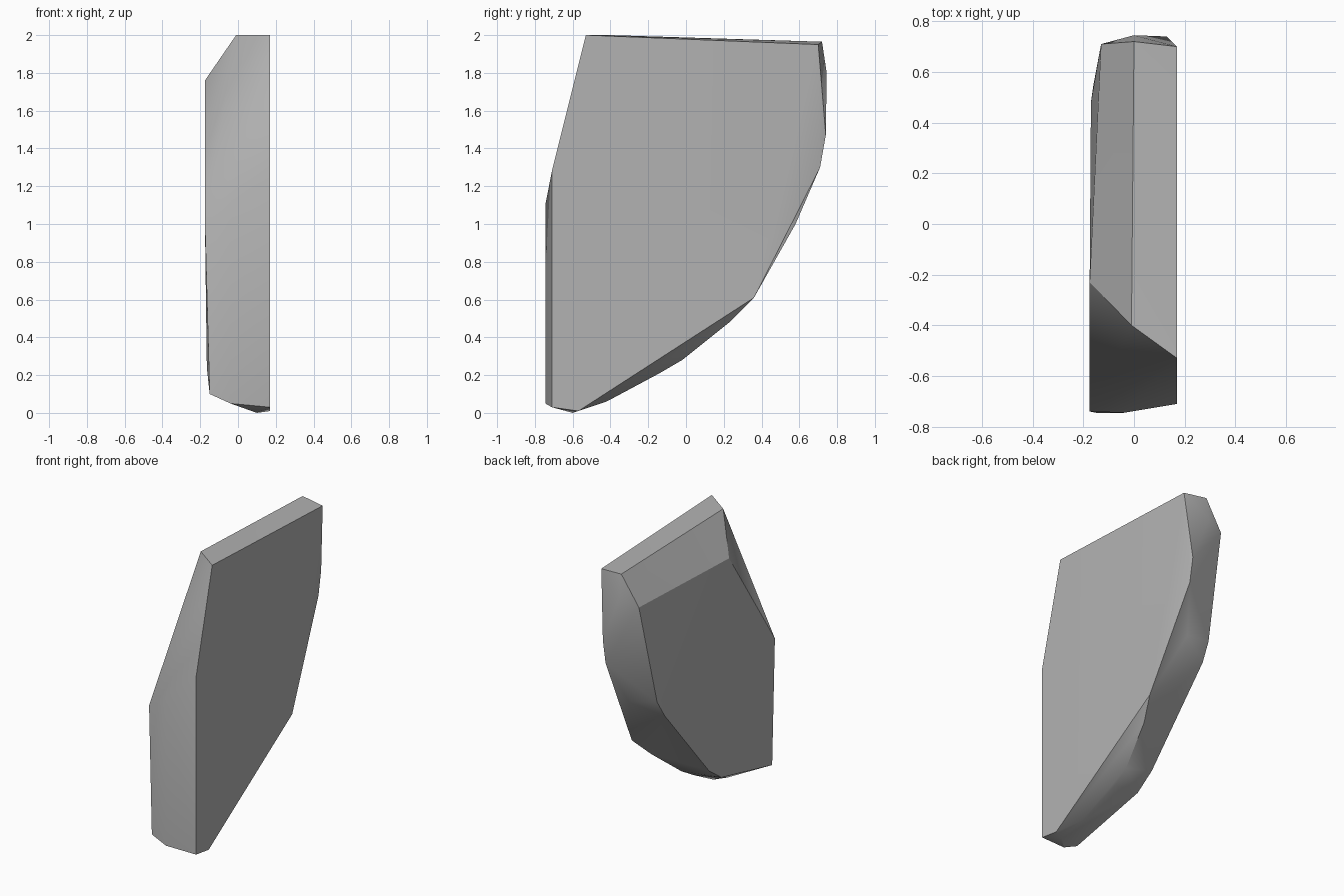
import bpy
import bmesh
import math

# Remove the default cube only
default_cube = bpy.data.objects.get("Cube")
if default_cube:
    bpy.data.objects.remove(default_cube, do_unlink=True)


def make_material(name, colour):
    material = bpy.data.materials.new(name)
    material.use_nodes = True
    material.diffuse_color = colour
    shader = next(n for n in material.node_tree.nodes if n.type == "BSDF_PRINCIPLED")
    shader.inputs["Base Color"].default_value = colour
    return material


def hull_object(name, outlines, material, smooth_angle):
    """Wrap a tight faceted skin around several corner outlines."""
    mesh = bpy.data.meshes.new(name)
    bm = bmesh.new()
    for outline in outlines:
        for corner in outline:
            bm.verts.new(corner)
    result = bmesh.ops.convex_hull(bm, input=bm.verts[:])
    inner = {v for v in result["geom_interior"] if isinstance(v, bmesh.types.BMVert)}
    loose = [v for v in bm.verts if v in inner or not v.link_faces]
    bmesh.ops.delete(bm, geom=loose, context="VERTS")
    bmesh.ops.recalc_face_normals(bm, faces=bm.faces[:])
    bm.to_mesh(mesh)
    bm.free()
    mesh.materials.append(material)
    obj = bpy.data.objects.new(name, mesh)
    bpy.context.collection.objects.link(obj)
    bpy.ops.object.select_all(action="DESELECT")
    obj.select_set(True)
    bpy.context.view_layer.objects.active = obj
    bpy.ops.object.shade_smooth_by_angle(angle=smooth_angle)
    return obj


# Broad flat side of the slab
broad_side = [
    (.17, -.53, 2), (.17, .7, 1.95), (.13, .74, 1.47), (.13, .71, 1.3),
    (.17, .36, .61), (.17, -.57, .01), (.17, -.71, .03), (.17, -.71, 1.28),
]

# Opposite side, with its top corner chipped away
chipped_side = [
    (-.175, -.23, 1.76), (-.13, .71, 1.76), (-.16, .55, 1.04), (-.17, .48, .92),
    (-.165, -.02, .34), (-.165, -.16, .24), (-.15, -.745, .1), (-.175, -.74, 1),
]

# Ridge running round the top, front and curved back
ridge = [
    (-.01, -.4, 2), (0, .72, 1.965), (0, .745, 1.8), (.04, .58, 1),
    (.11, .23, .48), (.05, -.02, .28), (.04, -.14, .21), (.08, -.42, .06),
    (.1, -.6, 0), (-.04, -.745, .05), (-.04, -.745, 1.1),
]

stone_grey = make_material("stone grey", (.45, .45, .45, 1))
hull_object("stone_shard", [broad_side, chipped_side, ridge],
            stone_grey, math.radians(30))
